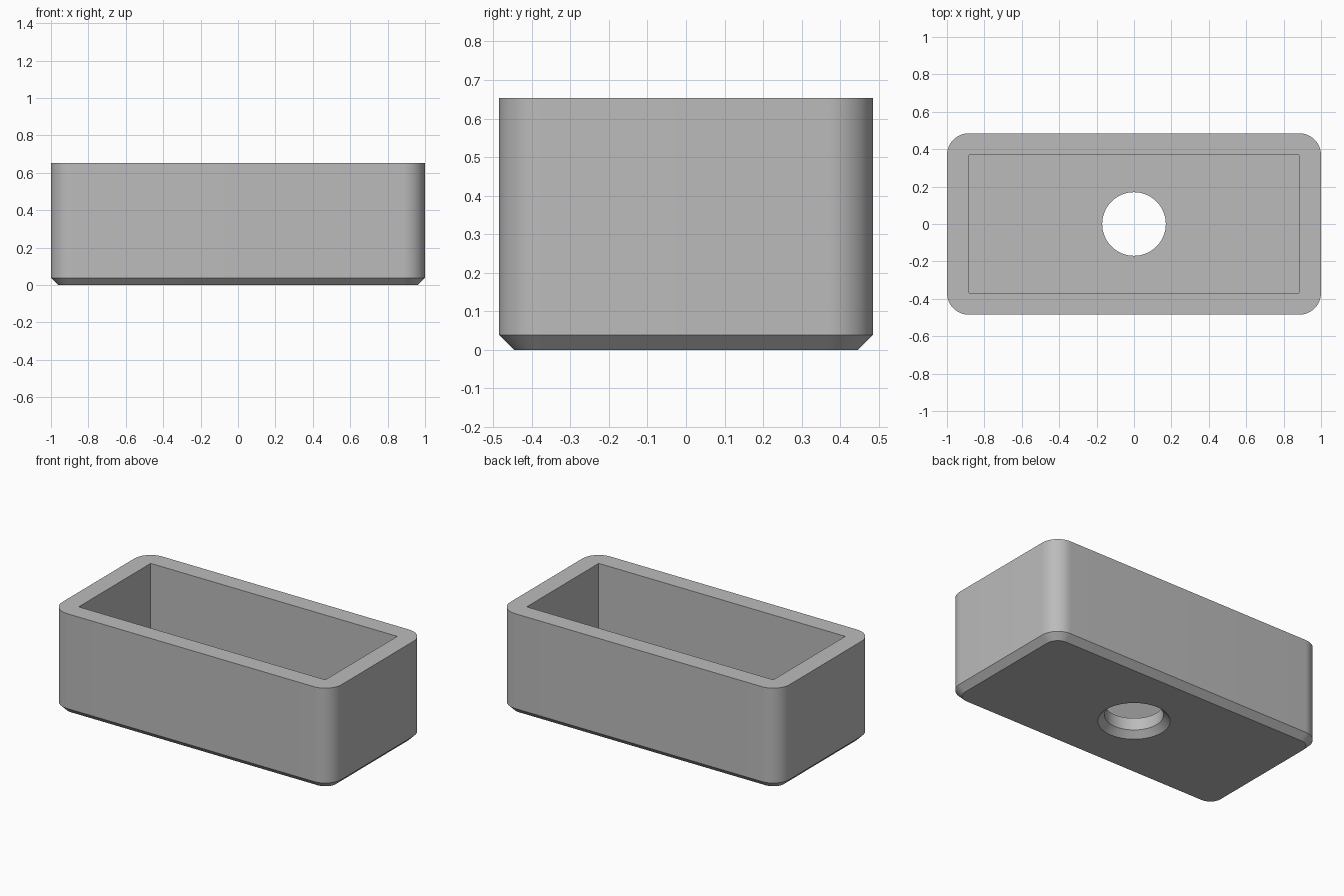
import bpy, bmesh, math

cube = bpy.data.objects.get("Cube")
if cube:
    bpy.data.objects.remove(cube, do_unlink=True)

# Main sizes
HALF_X, HALF_Y, HEIGHT = 1.0, 0.485, 0.653
WALL, CHAMFER, HOLE = 0.117, 0.039, 0.17
STEPS = 16  # segments in each rounded corner

grey = bpy.data.materials.new("plain grey")
grey.use_nodes = True
colour = (0.5, 0.5, 0.5, 1)
grey.diffuse_color = colour
grey.node_tree.nodes["Principled BSDF"].inputs["Base Color"].default_value = colour


def ring(bm, hx, hy, radius, z):
    """Rounded rectangle; radius 0 gives sharp corners, radius = hx = hy a circle."""
    verts = []
    for corner, (sx, sy) in enumerate(((1, 1), (-1, 1), (-1, -1), (1, -1))):
        for i in range(STEPS + 1):
            a = (corner + i / STEPS) * math.pi / 2
            verts.append(bm.verts.new((sx * (hx - radius) + radius * math.cos(a),
                                       sy * (hy - radius) + radius * math.sin(a), z)))
    return verts


def circle(bm, radius, z):
    return ring(bm, radius, radius, radius, z)


# Tray body: one closed loft running outside, over the rim, inside and down the hole
bm = bmesh.new()
in_x, in_y = HALF_X - WALL, HALF_Y - WALL
rings = [
    ring(bm, HALF_X - CHAMFER, HALF_Y - CHAMFER, WALL - CHAMFER, 0),
    ring(bm, HALF_X, HALF_Y, WALL, CHAMFER),
    ring(bm, HALF_X, HALF_Y, WALL, HEIGHT),
    ring(bm, in_x, in_y, 0, HEIGHT),
    ring(bm, in_x, in_y, 0, WALL),
    circle(bm, HOLE, WALL),
    circle(bm, HOLE, CHAMFER),
    circle(bm, HOLE + CHAMFER, 0),
]
for lower, upper in zip(rings, rings[1:] + rings[:1]):
    for i in range(len(lower)):
        j = (i + 1) % len(lower)
        bm.faces.new((lower[i], lower[j], upper[j], upper[i]))
bmesh.ops.remove_doubles(bm, verts=bm.verts, dist=0.0001)
bmesh.ops.recalc_face_normals(bm, faces=bm.faces)

mesh = bpy.data.meshes.new("tray_body")
bm.to_mesh(mesh)
bm.free()
mesh.materials.append(grey)
tray = bpy.data.objects.new("tray_body", mesh)
bpy.context.collection.objects.link(tray)

# Smooth the round corners and hole, keep the edges crisp
bpy.ops.object.select_all(action='DESELECT')
tray.select_set(True)
bpy.context.view_layer.objects.active = tray
bpy.ops.object.shade_smooth_by_angle(angle=math.radians(30))
